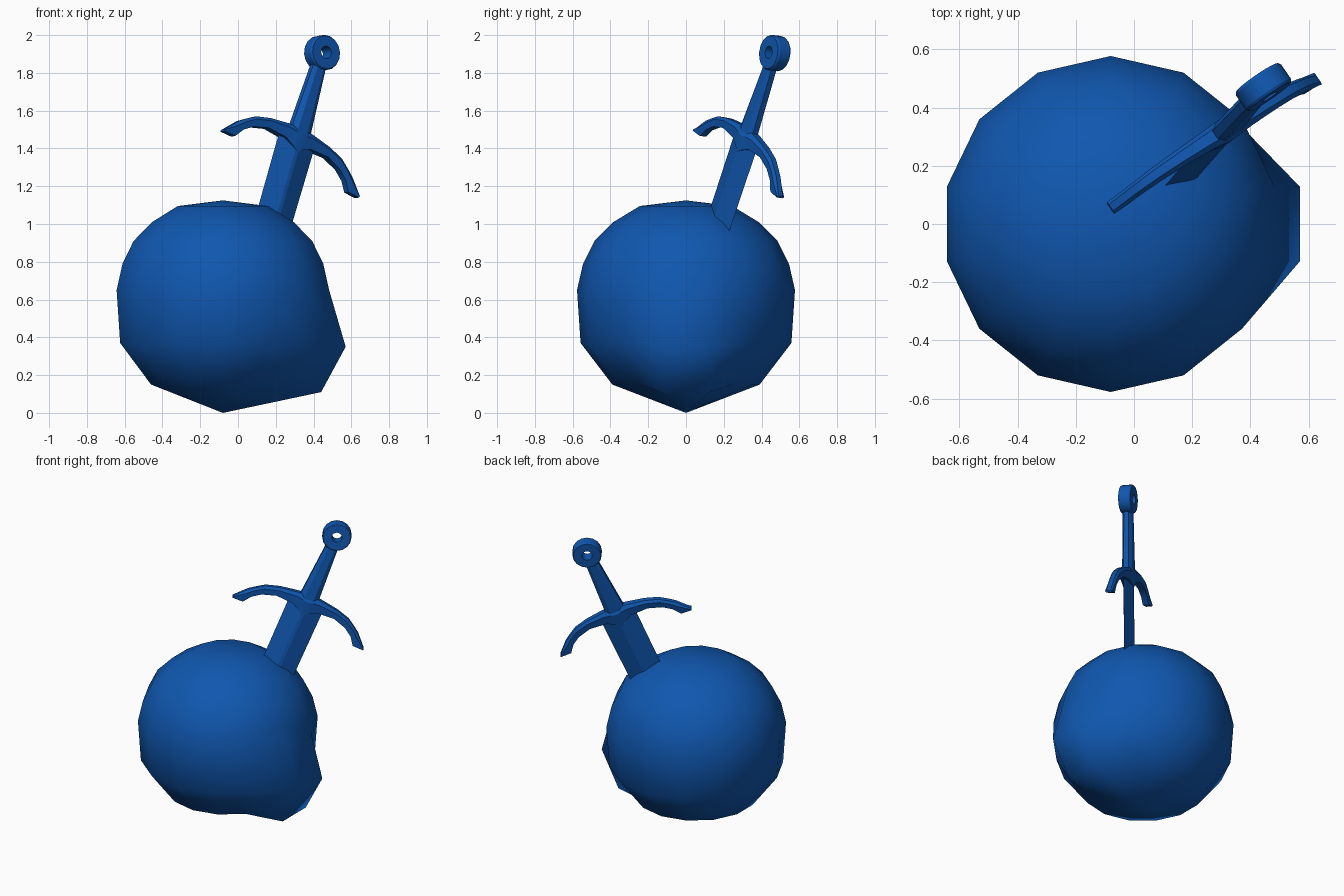
import bpy, bmesh, math
from mathutils import Vector, Matrix

cube = bpy.data.objects.get("Cube")
if cube:
    bpy.data.objects.remove(cube, do_unlink=True)

blue = bpy.data.materials.new("deep_blue")
blue.use_nodes = True
colour = (0.005, 0.095, 0.43, 1)
blue.diffuse_color = colour
blue.node_tree.nodes["Principled BSDF"].inputs["Base Color"].default_value = colour

# Sword frame: x along the guard, y through the flat, z up the grip, origin in the pommel
up = Vector((0.265, 0.302, 0.916)).normalized()
side = Vector((0.78, 0.486, -0.395))
side = (side - side.dot(up) * up).normalized()
flat = up.cross(side)
frame = Matrix((side, flat, up)).transposed().to_4x4()
frame.translation = (0.445, 0.47, 1.905)


def loft(name, rings, matrix=Matrix(), loop=False, angle=30):
    """Skin a list of equal-length rings; cap the ends unless they loop."""
    bm = bmesh.new()
    rows = [[bm.verts.new(p) for p in ring] for ring in rings]
    pairs = list(zip(rows, rows[1:])) + ([(rows[-1], rows[0])] if loop else [])
    for a, b in pairs:
        for i in range(len(a)):
            j = (i + 1) % len(a)
            bm.faces.new((a[i], a[j], b[j], b[i]))
    if not loop:
        bm.faces.new(rows[0])
        bm.faces.new(rows[-1])
    bmesh.ops.remove_doubles(bm, verts=bm.verts, dist=0.0005)
    bmesh.ops.recalc_face_normals(bm, faces=bm.faces)
    bm.transform(matrix)
    mesh = bpy.data.meshes.new(name)
    bm.to_mesh(mesh)
    bm.free()
    mesh.materials.append(blue)
    obj = bpy.data.objects.new(name, mesh)
    bpy.context.collection.objects.link(obj)
    bpy.ops.object.select_all(action='DESELECT')
    obj.select_set(True)
    bpy.context.view_layer.objects.active = obj
    if angle:
        bpy.ops.object.shade_smooth_by_angle(angle=math.radians(angle))
    else:
        bpy.ops.object.shade_smooth()
    return obj


# Boulder: turned rings, with a lip pulled out low on the left side
SEGMENTS = 14
profile = [(0, 1.125), (0.245, 1.095), (0.385, 1.01), (0.485, 0.91), (0.545, 0.79),
           (0.577, 0.65), (0.558, 0.37), (0.39, 0.15), (0, 0)]
lip = {0.37: (0.65, 0.35), 0.15: (0.52, 0.11)}
rings = []
for radius, z in profile:
    ring = []
    for k in range(SEGMENTS):
        a = math.pi / 2 + k * math.tau / SEGMENTS
        x, y, height = radius * math.cos(a), radius * math.sin(a), z
        if z in lip and math.cos(a) > 0.95:
            x, height = lip[z]
            y = math.copysign(0.128, y)
        ring.append((x - 0.08, y, height))
    rings.append(ring)
loft("boulder", rings, angle=0)


# Blade: flattened diamond section, running down into the boulder
def diamond(w, h, z):
    return [(-w, 0, z), (-0.01, -h, z), (0.01, -h, z),
            (w, 0, z), (0.01, h, z), (-0.01, h, z)]


loft("blade", [diamond(0.118, 0.032, -0.5), diamond(0.113, 0.032, -1.15)], frame, angle=10)


# Grip: tapered eight-sided handle
def octagon(w, h, z):
    c = 0.5
    return [(-w, -h * c, z), (-w * c, -h, z), (w * c, -h, z), (w, -h * c, z),
            (w, h * c, z), (w * c, h, z), (-w * c, h, z), (-w, h * c, z)]


loft("grip", [octagon(0.066, 0.034, -0.5), octagon(0.04, 0.03, -0.075)], frame)

# Pommel: thick ring with a hole through the flat
section = [(0.033, -0.04), (0.088, -0.04), (0.094, -0.03),
           (0.094, 0.03), (0.088, 0.04), (0.033, 0.04)]
rings = []
for k in range(16):
    a = k * math.tau / 16
    rings.append([(r * math.cos(a), y, r * math.sin(a)) for r, y in section])
loft("pommel_ring", rings, frame, loop=True)

# Guard: drooping arms, mirrored, with a point under the middle
half = [(0, 0.44, 0.572, 0.042), (0.035, 0.44, 0.55, 0.04), (0.085, 0.445, 0.525, 0.036),
        (0.2, 0.463, 0.52, 0.031), (0.29, 0.49, 0.55, 0.028),
        (0.345, 0.527, 0.59, 0.026), (0.383, 0.555, 0.643, 0.025), (0.455, 0.634, 0.645, 0.024)]
stations = [(-s, t, b, h) for s, t, b, h in reversed(half[1:])] + half
rings = []
for s, top, bottom, h in stations:
    shoulder = top + (bottom - top) * 0.3
    rings.append([(s, -h * 0.55, -top), (s, -h, -shoulder), (s, -h * 0.8, -bottom),
                  (s, h * 0.8, -bottom), (s, h, -shoulder), (s, h * 0.55, -top)])
loft("cross_guard", rings, frame)
